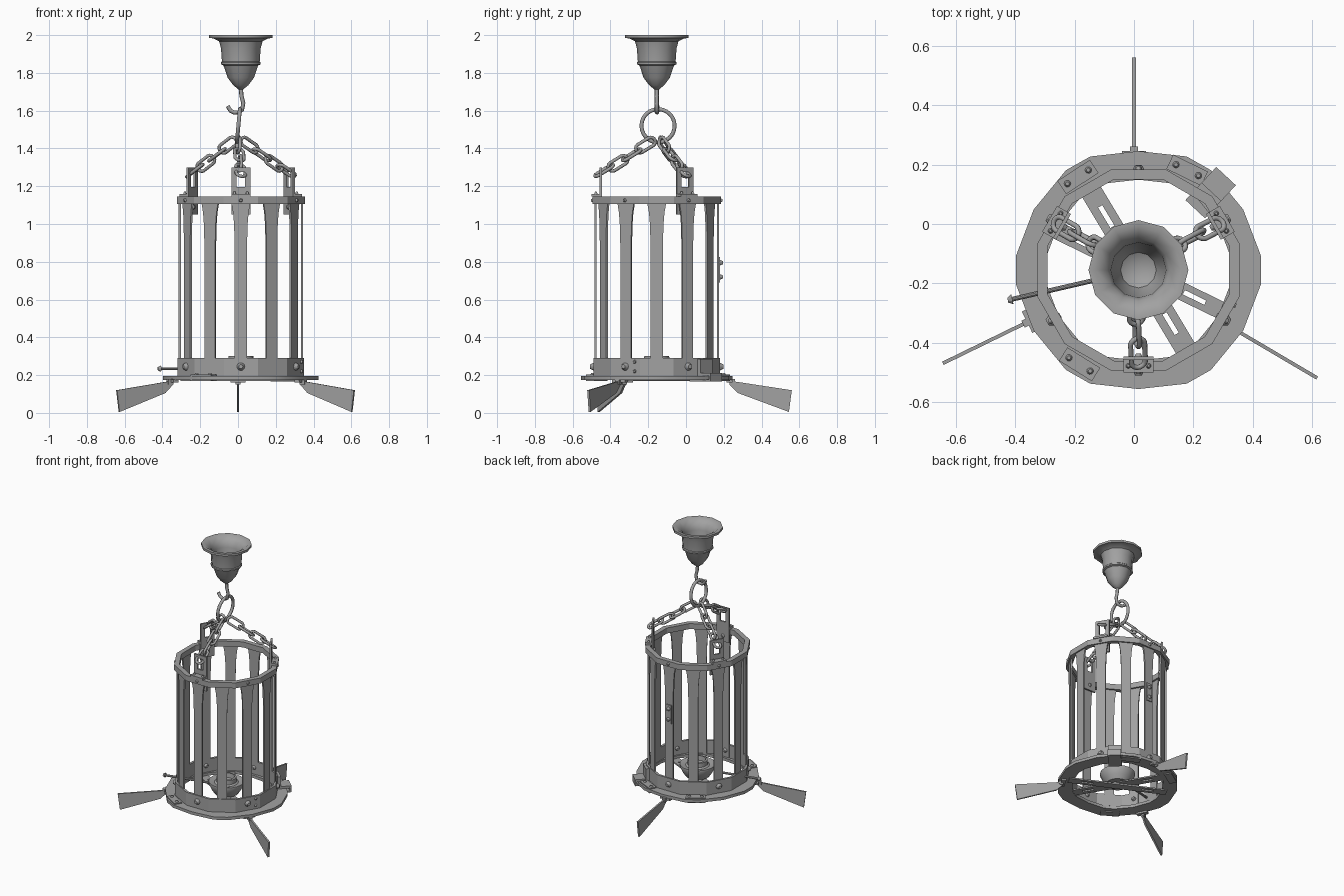
import bpy, bmesh
from math import sin, cos, pi, radians
from mathutils import Matrix, Vector

cube = bpy.data.objects.get("Cube")
if cube:
    bpy.data.objects.remove(cube, do_unlink=True)

metal = bpy.data.materials.new("grey_metal")
metal.use_nodes = True
GREY = (0.36, 0.36, 0.36, 1)
metal.diffuse_color = GREY
metal.node_tree.nodes["Principled BSDF"].inputs["Base Color"].default_value = GREY

AXIS = Vector((0.015, -0.155, 0))
FIN_AXIS = Vector((0, -0.155, 0))


def polar(deg, centre=AXIS):
    """Frame with x pointing outward, y sideways and z up."""
    return Matrix.Translation(centre) @ Matrix.Rotation(radians(deg), 4, "Z")


def finish(name, bm, matrix=None, smooth=25):
    if matrix:
        bm.transform(matrix)
    bmesh.ops.recalc_face_normals(bm, faces=bm.faces)
    mesh = bpy.data.meshes.new(name)
    bm.to_mesh(mesh)
    bm.free()
    return place(name, mesh, smooth)


def place(name, mesh, smooth):
    mesh.materials.clear()
    mesh.materials.append(metal)
    obj = bpy.data.objects.new(name, mesh)
    bpy.context.collection.objects.link(obj)
    bpy.ops.object.select_all(action="DESELECT")
    obj.select_set(True)
    bpy.context.view_layer.objects.active = obj
    bpy.ops.object.shade_smooth_by_angle(angle=radians(smooth))
    return obj


def add_box(bm, lo, hi):
    size = Vector(hi) - Vector(lo)
    mid = (Vector(hi) + Vector(lo)) / 2
    bmesh.ops.create_cube(bm, size=1, matrix=Matrix.Translation(mid) @ Matrix.Diagonal((*size, 1)))


def add_stud(bm, pos, radius, tall, along="Z"):
    turn = Matrix.Rotation(pi / 2, 4, "Y") if along == "X" else Matrix()
    bmesh.ops.create_cone(bm, cap_ends=True, segments=10, radius1=radius, radius2=radius * 0.5,
                          depth=tall, matrix=Matrix.Translation(pos) @ turn)


def prism(name, outline, depth, matrix):
    """Outline of vectors extruded along the depth vector."""
    bm = bmesh.new()
    face = bm.faces.new([bm.verts.new(p) for p in outline])
    moved = bmesh.ops.extrude_face_region(bm, geom=[face])["geom"]
    bmesh.ops.translate(bm, vec=depth, verts=[v for v in moved if isinstance(v, bmesh.types.BMVert)])
    return finish(name, bm, matrix)


def annulus(name, outer, inner, low, high):
    """Closed ring between two outlines with equal point counts."""
    bm = bmesh.new()
    rows = [[bm.verts.new((x, y, z)) for x, y in loop]
            for loop, z in ((outer, low), (outer, high), (inner, high), (inner, low))]
    n = len(outer)
    for k in range(4):
        a, b = rows[k], rows[(k + 1) % 4]
        for i in range(n):
            j = (i + 1) % n
            bm.faces.new((a[i], a[j], b[j], b[i]))
    return finish(name, bm, Matrix.Translation(AXIS))


def ngon(radius, n=12):
    return [(radius * cos((i + .5) * 2 * pi / n), radius * sin((i + .5) * 2 * pi / n)) for i in range(n)]


def lathe(name, profile, segments):
    bm = bmesh.new()
    verts = [bm.verts.new((r, 0, z)) for r, z in profile]
    edges = [bm.edges.new(pair) for pair in zip(verts, verts[1:])]
    bmesh.ops.spin(bm, geom=verts + edges, cent=(0, 0, 0), axis=(0, 0, 1), angle=2 * pi, steps=segments)
    bmesh.ops.remove_doubles(bm, verts=bm.verts, dist=0.0001)
    return finish(name, bm, Matrix.Translation(AXIS), 40)


def tube(name, points, radius, closed=False):
    curve = bpy.data.curves.new(name, "CURVE")
    curve.dimensions = "3D"
    curve.bevel_depth, curve.bevel_resolution = radius, 2
    curve.use_fill_caps = True
    spline = curve.splines.new("POLY")
    spline.points.add(len(points) - 1)
    for p, co in zip(spline.points, points):
        p.co = (*co, 1)
    spline.use_cyclic_u = closed
    temp = bpy.data.objects.new(name + "_path", curve)
    bpy.context.collection.objects.link(temp)
    graph = bpy.context.evaluated_depsgraph_get()
    mesh = bpy.data.meshes.new_from_object(temp.evaluated_get(graph))
    bpy.data.objects.remove(temp, do_unlink=True)
    return place(name, mesh, 50)


# Ceiling canopy: hollow bell with a flat rim
lathe("canopy", [(0, 1.71), (.012, 1.712), (.04, 1.735), (.07, 1.775), (.088, 1.83), (.093, 1.84),
                 (.105, 1.845), (.105, 1.855), (.1, 1.86), (.105, 1.93), (.115, 1.967), (.145, 1.983),
                 (.168, 1.984), (.168, 2), (.145, 2), (.105, 1.97), (.093, 1.93), (.088, 1.86),
                 (.06, 1.78), (0, 1.745)], 12)

# Hook and large suspension ring
tube("hook", [(.015, -.155, 1.73), (.018, -.155, 1.68), (.028, -.155, 1.64), (.022, -.155, 1.605),
              (.005, -.155, 1.592), (-.02, -.153, 1.59), (-.04, -.15, 1.6), (-.055, -.15, 1.625)], .011)
RING = Vector((.002, -.148, 1.52))
tube("suspension_ring", [RING + Vector((.008 * sin(a), .088 * cos(a), .088 * sin(a)))
                         for a in [i * pi / 12 for i in range(24)]], .011, True)

# Cage hoops
annulus("top_hoop", ngon(.351), ngon(.316), 1.105, 1.145)
annulus("bottom_band", ngon(.347), ngon(.33), .195, .29)

# Wide base plate, a slightly irregular rounded outline
quarter = [(6.5, .415), (30, .407), (54, .415), (67, .415)]
angles = quarter + [(90, .4)] + [(180 - a, r) for a, r in reversed(quarter)]
angles += [(180 + a, r) for a, r in quarter] + [(270, .4)] + [(360 - a, r) for a, r in reversed(quarter)]
rim = [(r * cos(radians(a)), r * sin(radians(a))) for a, r in angles]
annulus("base_plate", rim, [(x * .76, y * .76) for x, y in rim], .175, .196)

# Twelve slats that widen towards the top hoop
half = [(.033, .2), (.033, .9), (.036, 1), (.041, 1.06), (.052, 1.12)]
for i in range(12):
    side = [Vector((.318, w, z)) for w, z in half]
    other = [Vector((.318, -w, z)) for w, z in reversed(half)]
    prism("cage_slat", side + other, Vector((.011, 0, 0)), polar(i * 30))

# Rivets on both hoops
for i in range(6):
    bm = bmesh.new()
    add_stud(bm, (.344, 0, .245), .022, .02, "X")
    add_stud(bm, (.342, 0, 1.125), .012, .014, "X")
    add_stud(bm, (.313, 0, .245), .018, -.02, "X")
    finish("hoop_rivets", bm, polar(30 + i * 60))

# Band seam studs
bm = bmesh.new()
for z in (.22, .27):
    add_stud(bm, (.342, 0, z), .012, .014, "X")
finish("seam_studs", bm, polar(-20))

# Slotted hanger brackets and their chains
for deg in (30, 150, 270):
    frame = polar(deg)
    bm = bmesh.new()
    for s in (-1, 1):
        add_box(bm, (.291, min(s * .022, s * .05), 1.195), (.303, max(s * .022, s * .05), 1.275))
        add_stud(bm, (.322, s * .034, 1.165), .009, .012)
    add_box(bm, (.291, -.05, 1.275), (.303, .05, 1.3))
    add_box(bm, (.291, -.05, 1.05), (.303, .05, 1.195))
    add_box(bm, (.291, -.05, 1.145), (.345, .05, 1.16))
    add_stud(bm, (.287, 0, 1.09), .015, -.014, "X")
    finish("hanger_bracket", bm, frame)

    start = frame @ Vector((.315, 0, 1.265))
    end = RING + (frame.to_3x3() @ Vector((.03, 0, 0))) + Vector((0, 0, -.075))
    way = (end - start).normalized()
    flat = way.cross(Vector((0, 0, 1))).normalized()
    upright = flat.cross(way)
    count = 4
    for k in range(count):
        mid = start.lerp(end, (k + .5) / count) - Vector((0, 0, .012 * sin(pi * (k + .5) / count)))
        roll = radians(75 if k % 2 else -15)
        wide = flat * cos(roll) + upright * sin(roll)
        loop = []
        for j in range(16):
            a = (j + .5) * 2 * pi / 16
            stretch = .032 if cos(a) > 0 else -.032
            loop.append(mid + way * (stretch + .025 * cos(a)) + wide * (.025 * sin(a)))
        tube("chain_link", loop, .009, True)

# Three blades under the base plate with their mounting tabs
for deg in (90, 206, -30.5):
    outline = [Vector(p) for p in ((.385, -.006, .172), (.42, -.006, .165), (.715, -.006, .12),
                                   (.70, -.006, .005), (.43, -.006, .105), (.385, -.006, .15))]
    frame = polar(deg, FIN_AXIS)
    prism("blade", outline, Vector((0, .012, 0)), frame)
    bm = bmesh.new()
    add_box(bm, (.37, -.04, .162), (.4, .04, .176))
    add_box(bm, (.385, -.013, .15), (.415, .013, .18))
    finish("blade_tab", bm, frame)

# Joint straps on the base plate
for deg in (123, 64, 238):
    bm = bmesh.new()
    add_box(bm, (.347, -.065, .194), (.4, .065, .203))
    add_box(bm, (.347, -.065, .168), (.4, .065, .177))
    for s in (-1, 1):
        add_stud(bm, (.374, s * .042, .206), .013, .012)
    finish("joint_strap", bm, polar(deg))

# Clamp gripping the band and plate
bm = bmesh.new()
add_box(bm, (.28, -.045, .165), (.43, .045, .176))
add_box(bm, (.335, -.045, .195), (.43, .045, .212))
add_box(bm, (.335, -.045, .2), (.36, .045, .285))
add_box(bm, (.42, -.045, .165), (.432, .045, .212))
finish("band_clamp", bm, polar(47))

# Slotted cross bars carrying the central socket
for deg, width, low in ((121, .036, .178), (154, .03, .168)):
    bm = bmesh.new()
    for s in (-1, 1):
        add_box(bm, (-.34, min(s * .008, s * width), low), (.34, max(s * .008, s * width), low + .01))
        for a, b in ((.25, .34), (-.17, .17)):
            add_box(bm, (min(s * a, s * b), -.008, low), (max(s * a, s * b), .008, low + .01))
    finish("cross_bar", bm, polar(deg))
lathe("socket", [(0, .185), (.08, .185), (.1, .215), (.12, .26), (.118, .27), (.1, .268), (.08, .262),
                 (.068, .27), (.066, .3), (.054, .302), (.05, .27), (0, .265)], 20)

# Side screw through the band
bm = bmesh.new()
bmesh.ops.create_cone(bm, cap_ends=True, segments=10, radius1=.008, radius2=.008, depth=.32,
                      matrix=Matrix.Translation((.285, 0, .234)) @ Matrix.Rotation(pi / 2, 4, "Y"))
add_stud(bm, (.443, 0, .234), .017, .016, "X")
finish("side_screw", bm, polar(193))

# Small catch on the rear slat
bm = bmesh.new()
add_box(bm, (.328, -.022, .69), (.336, .022, .825))
for z in (.72, .795):
    add_stud(bm, (.342, 0, z), .016, .02, "X")
finish("slat_catch", bm, polar(90))
